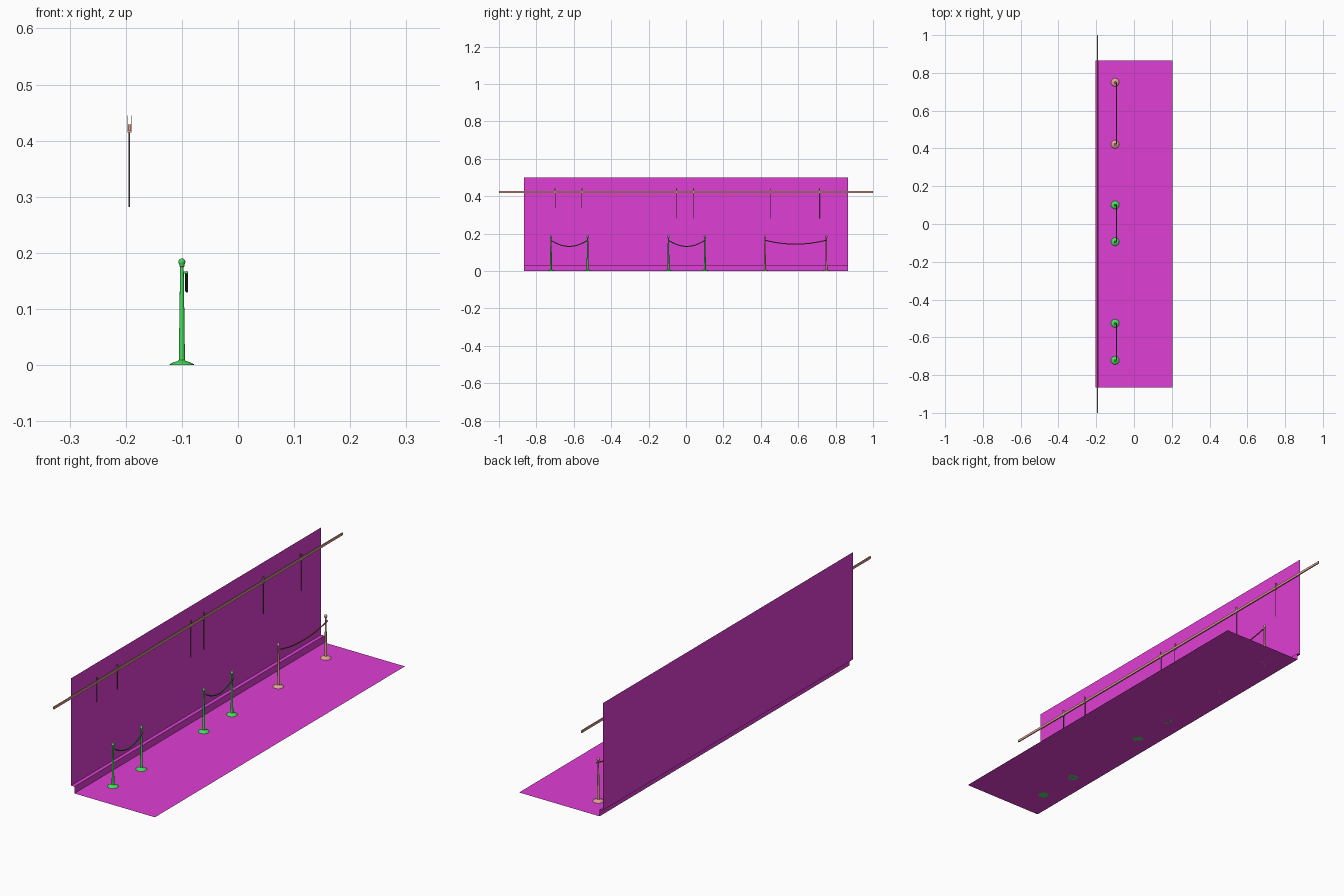
import bpy, bmesh, math
from mathutils import Vector

if "Cube" in bpy.data.objects:
    bpy.data.objects.remove(bpy.data.objects["Cube"])


def material(name, rgb):
    m = bpy.data.materials.new(name)
    m.diffuse_color = (*rgb, 1)
    m.use_nodes = True
    m.node_tree.nodes["Principled BSDF"].inputs["Base Color"].default_value = m.diffuse_color
    return m


MAGENTA = material("magenta", (0.74, 0.05, 0.66))
GREEN = material("green", (0.06, 0.72, 0.1))
SALMON = material("salmon", (0.75, 0.36, 0.3))
DARK_GREEN = material("dark_green", (0.05, 0.25, 0.06))
DARK_RED = material("dark_red", (0.3, 0.1, 0.08))
WIRE = material("wire", (0.2, 0.16, 0.12))


def finish(name, bm, mat, smooth=False):
    bmesh.ops.recalc_face_normals(bm, faces=bm.faces)
    me = bpy.data.meshes.new(name)
    bm.to_mesh(me)
    bm.free()
    me.materials.append(mat)
    ob = bpy.data.objects.new(name, me)
    bpy.context.collection.objects.link(ob)
    if smooth:
        bpy.ops.object.select_all(action='DESELECT')
        ob.select_set(True)
        bpy.context.view_layer.objects.active = ob
        bpy.ops.object.shade_smooth_by_angle(angle=math.radians(40))
    return ob


def sheet(name, profile, half_y, mat):
    """Extrude an open x-z profile along y as a thin sheet."""
    bm = bmesh.new()
    rows = [[bm.verts.new((x, y, z)) for y in (-half_y, half_y)] for x, z in profile]
    for a, b in zip(rows, rows[1:]):
        bm.faces.new((a[0], a[1], b[1], b[0]))
    return finish(name, bm, mat)


def add_box(bm, centre, size):
    for v in bmesh.ops.create_cube(bm, size=1)['verts']:
        v.co = Vector(c + s * k for c, s, k in zip(centre, size, v.co))


def lathe(name, profile, loc, mat, n=16):
    bm = bmesh.new()
    vs = [bm.verts.new((r, 0, z)) for r, z in profile]
    es = [bm.edges.new(p) for p in zip(vs, vs[1:])]
    bmesh.ops.spin(bm, geom=vs + es, cent=(0, 0, 0), axis=(0, 0, 1),
                   angle=2 * math.pi, steps=n, use_merge=True)
    bmesh.ops.remove_doubles(bm, verts=bm.verts, dist=1e-5)
    ob = finish(name, bm, mat, True)
    ob.location = loc
    return ob


def tube(name, pts, r, mat, n=8):
    """Sweep a round section along a path that runs in y."""
    bm = bmesh.new()
    pts = [Vector(p) for p in pts]
    rings = []
    for i, p in enumerate(pts):
        t = (pts[min(i + 1, len(pts) - 1)] - pts[max(i - 1, 0)]).normalized()
        u = t.cross(Vector((0, 0, 1))).normalized()
        w = u.cross(t)
        rings.append([bm.verts.new(p + r * (u * math.cos(a) + w * math.sin(a)))
                      for a in (2 * math.pi * k / n for k in range(n))])
    for a, b in zip(rings, rings[1:]):
        for k in range(n):
            bm.faces.new((a[k], a[(k + 1) % n], b[(k + 1) % n], b[k]))
    bm.faces.new(rings[0])
    bm.faces.new(rings[-1])
    return finish(name, bm, mat, True)


# Floor, recessed skirting and wall
sheet("floor", [(0.203, 0), (-0.187, 0)], 0.865, MAGENTA)
sheet("skirting", [(-0.187, 0), (-0.187, 0.03), (-0.203, 0.03)], 0.865, MAGENTA)
sheet("wall", [(-0.203, 0.03), (-0.203, 0.5)], 0.865, MAGENTA)

# Picture rail, longer than the wall
RAIL_X = -0.1935
bm = bmesh.new()
add_box(bm, (RAIL_X, 0, 0.4235), (0.005, 2, 0.01))
finish("picture_rail", bm, SALMON)

# Hooks straddling the rail, each with a hanging wire
hangers = [(-0.70, 0.337), (-0.557, 0.337), (-0.05, 0.282),
           (0.041, 0.282), (0.453, 0.282), (0.714, 0.282)]
for i, (y, low) in enumerate(hangers):
    bm = bmesh.new()
    for s in (-1, 1):
        add_box(bm, (RAIL_X + s * 0.003, y, 0.43), (0.001, 0.005, 0.03))
    add_box(bm, (RAIL_X, y, 0.4165), (0.007, 0.005, 0.003))
    finish(f"hook_{i + 1}", bm, SALMON)
    lathe(f"wire_{i + 1}", [(0, low), (0.0014, low), (0.0014, 0.417), (0, 0.417)],
          (RAIL_X, y, 0), WIRE, 8)

# Stanchion profile: domed base, tapered post, ball finial
post = [(0, 0), (0.022, 0), (0.021, 0.002), (0.015, 0.005), (0.007, 0.0075),
        (0.0055, 0.009), (0.0032, 0.175), (0.0044, 0.176), (0.0044, 0.1785)]
for k in range(1, 8):
    a = math.radians(-50 + 140 * k / 7)
    post.append((max(0, 0.0062 * math.cos(a)), 0.184 + 0.0062 * math.sin(a)))

# Three roped pairs
pairs = [(-0.722, -0.526, 0.132, GREEN, DARK_GREEN),
         (-0.094, 0.101, 0.132, GREEN, DARK_GREEN),
         (0.422, 0.75, 0.144, SALMON, DARK_RED)]
PX, ROPE_X, TOP = -0.1, -0.0915, 0.165
for i, (y0, y1, low, mat, rope_mat) in enumerate(pairs):
    for side, y in (("a", y0), ("b", y1)):
        lathe(f"stanchion_{i + 1}{side}", post, (PX, y, 0), mat)
        # Small ring holder joining rope and post
        bm = bmesh.new()
        add_box(bm, ((PX + ROPE_X) / 2 + 0.001, y, TOP), (0.009, 0.003, 0.003))
        finish(f"rope_holder_{i + 1}{side}", bm, mat)
    path = []
    for k in range(25):
        t = k / 24
        path.append((ROPE_X, y0 + (y1 - y0) * t, TOP - (TOP - low) * (1 - (2 * t - 1) ** 2)))
    tube(f"rope_{i + 1}", path, 0.0026, rope_mat)
